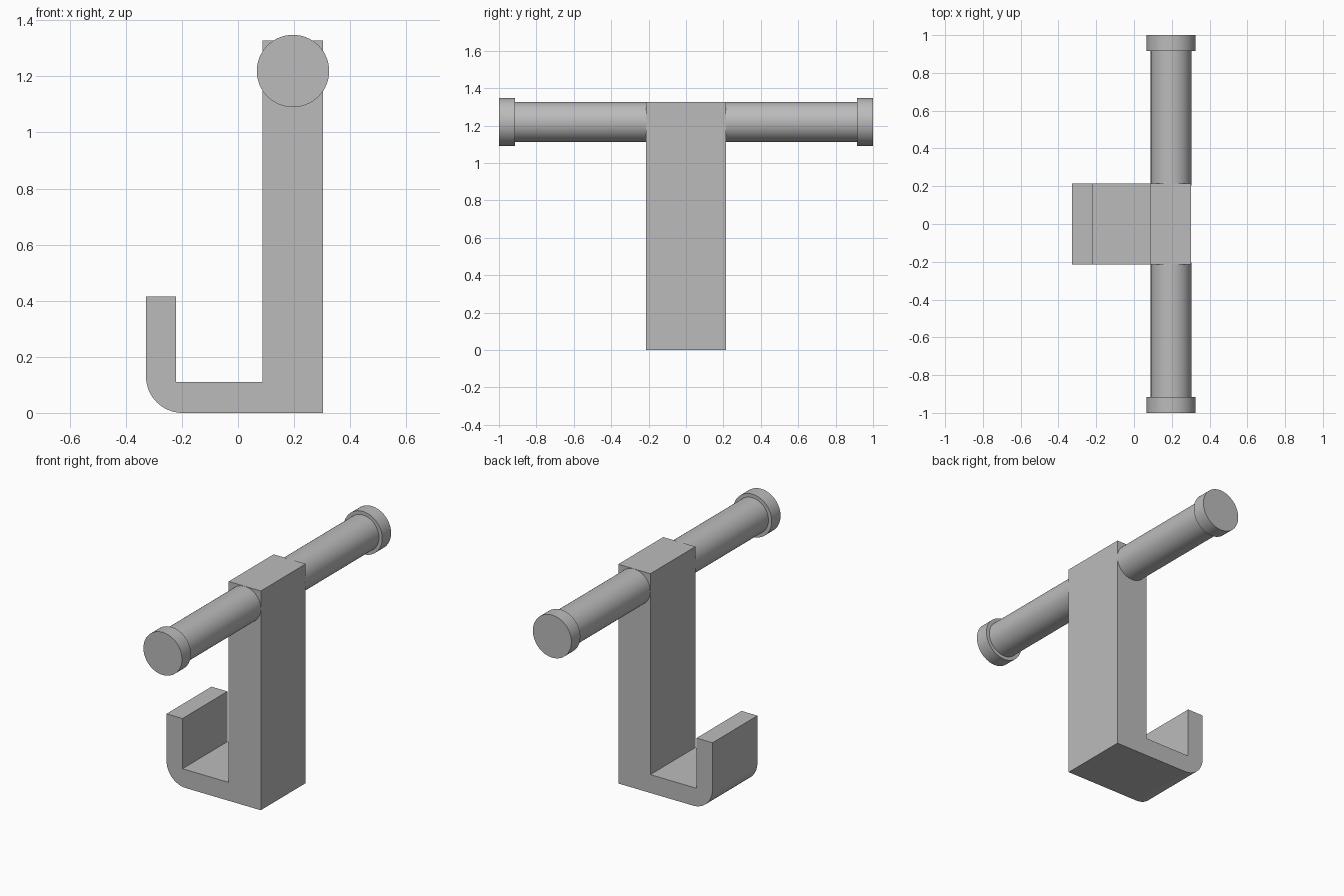
import bpy, bmesh, math

if "Cube" in bpy.data.objects:
    bpy.data.objects.remove(bpy.data.objects["Cube"])

grey = bpy.data.materials.new("plain grey")
grey.diffuse_color = (0.5, 0.5, 0.5, 1)
grey.use_nodes = True
grey.node_tree.nodes["Principled BSDF"].inputs["Base Color"].default_value = grey.diffuse_color

HALF_WIDTH = 0.215
ROD_X, ROD_Z, ROD_R = 0.196, 1.219, 0.1075


def extruded_profile(name, points, half_depth):
    """Closed x-z outline extruded along y."""
    bm = bmesh.new()
    face = bm.faces.new([bm.verts.new((x, -half_depth, z)) for x, z in points])
    new = bmesh.ops.extrude_face_region(bm, geom=[face])["geom"]
    verts = [v for v in new if isinstance(v, bmesh.types.BMVert)]
    bmesh.ops.translate(bm, verts=verts, vec=(0, 2 * half_depth, 0))
    bmesh.ops.recalc_face_normals(bm, faces=bm.faces)
    mesh = bpy.data.meshes.new(name)
    bm.to_mesh(mesh)
    bm.free()
    obj = bpy.data.objects.new(name, mesh)
    bpy.context.collection.objects.link(obj)
    finish(obj)


def cylinder_y(name, radius, y0, y1):
    """Cylinder along y on the rod axis."""
    bpy.ops.mesh.primitive_cylinder_add(
        vertices=64, radius=radius, depth=y1 - y0,
        location=(ROD_X, (y0 + y1) / 2, ROD_Z), rotation=(math.pi / 2, 0, 0))
    obj = bpy.context.object
    obj.name = name
    finish(obj)


def finish(obj):
    obj.data.materials.append(grey)
    bpy.ops.object.select_all(action='DESELECT')
    obj.select_set(True)
    bpy.context.view_layer.objects.active = obj
    bpy.ops.object.shade_smooth_by_angle(angle=math.radians(30))


# J-shaped hook body with a rounded outer corner
R = 0.13
corner = [(-0.328 + R - R * math.cos(a), R - R * math.sin(a))
          for a in (math.pi / 2 * i / 16 for i in range(17))]
extruded_profile("hook_body", [
    (0.303, 0), (0.303, 1.327), (0.088, 1.327), (0.088, 0.111),
    (-0.221, 0.111), (-0.221, 0.415), (-0.328, 0.415)] + corner, HALF_WIDTH)

# Cross rod with an end cap on each side
for side, s in (("front", -1), ("back", 1)):
    cylinder_y(side + "_rod", ROD_R, *sorted((s * (HALF_WIDTH - 0.01), s * 0.925)))
    cylinder_y(side + "_cap", 0.129, *sorted((s * 0.915, s * 1.0)))
